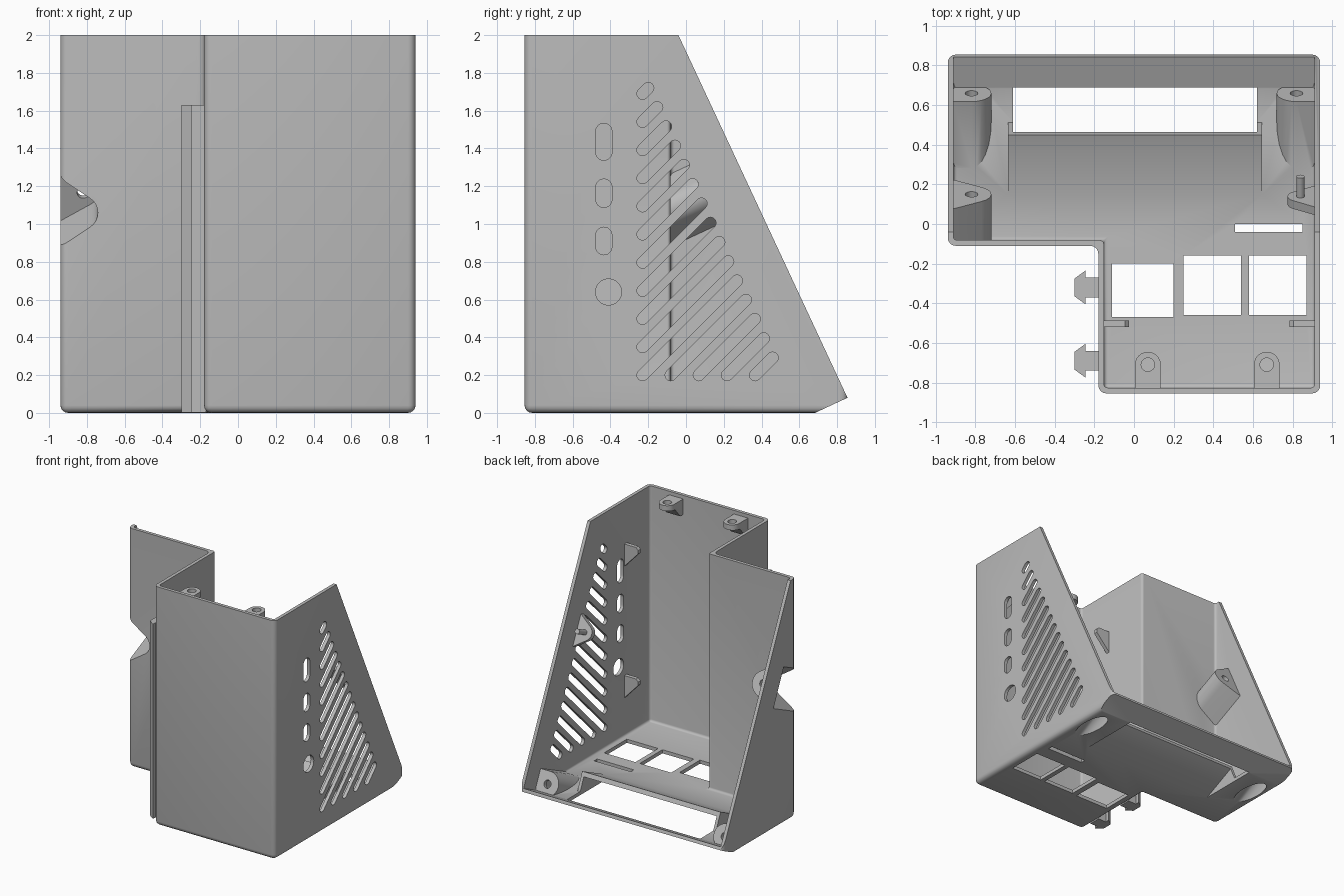
import bpy, bmesh, math
from mathutils import Vector, geometry

if "Cube" in bpy.data.objects:
    bpy.data.objects.remove(bpy.data.objects["Cube"])

grey = bpy.data.materials.new("plain grey")
grey.use_nodes = True
grey.diffuse_color = (0.5, 0.5, 0.5, 1)
grey.node_tree.nodes["Principled BSDF"].inputs["Base Color"].default_value = (0.5, 0.5, 0.5, 1)

X, Y, Z = Vector((1, 0, 0)), Vector((0, 1, 0)), Vector((0, 0, 1))
N = Vector((0, 0.907, 0.42)).normalized()   # normal of the sloped opening
T = X.cross(N)                              # up along the slope


def prism(name, pts, u, v, w, start, end, origin=(0, 0, 0), bevel=0, keep_top=False):
    """Extrude a flat outline in axes u, v along w."""
    o = Vector(origin)
    bm = bmesh.new()
    low = [bm.verts.new(o + u * a + v * b + w * start) for a, b in pts]
    high = [bm.verts.new(o + u * a + v * b + w * end) for a, b in pts]
    n = len(pts)
    bm.faces.new(low)
    bm.faces.new(high)
    for i in range(n):
        j = (i + 1) % n
        bm.faces.new((low[i], low[j], high[j], high[i]))
    bmesh.ops.recalc_face_normals(bm, faces=bm.faces)
    if bevel:
        edges = [e for e in bm.edges if not (keep_top and all(p in high for p in e.verts))]
        bmesh.ops.bevel(bm, geom=edges, offset=bevel, segments=4, profile=0.5, affect='EDGES')
    me = bpy.data.meshes.new(name)
    bm.to_mesh(me)
    bm.free()
    me.materials.append(grey)
    ob = bpy.data.objects.new(name, me)
    bpy.context.collection.objects.link(ob)
    return ob


def select(ob):
    bpy.ops.object.select_all(action='DESELECT')
    ob.select_set(True)
    bpy.context.view_layer.objects.active = ob


def boolean(ob, others, op='DIFFERENCE'):
    select(ob)
    for other in others:
        mod = ob.modifiers.new("cut", 'BOOLEAN')
        mod.operation, mod.solver, mod.object = op, 'EXACT', other
        bpy.ops.object.modifier_apply(modifier=mod.name)
        bpy.data.objects.remove(other)


def circle(x, y, r, n=24):
    return [(x + r * math.cos(math.tau * i / n), y + r * math.sin(math.tau * i / n)) for i in range(n)]


def hull(pts):
    return [pts[i] for i in geometry.convex_hull_2d([Vector(p) for p in pts])]


def rect(x0, x1, y0, y1):
    return [(x0, y0), (x1, y0), (x1, y1), (x0, y1)]


def footprint(inset, back):
    a, l, s = 0.94 - inset, -0.94 + inset, -0.18 + inset
    f, m = -0.855 + inset, -0.11 + inset
    return [(s, f), (a, f), (a, back), (l, back), (l, m), (s, m)]


# Outer block, trimmed to the sloped side profile
case = prism("case_shell", footprint(0, 0.855), X, Y, Z, 0, 2.1, bevel=0.04, keep_top=True)
side = [(-1, -0.1), (0.468, -0.1), (0.855, 0.08), (-0.04, 2), (-1, 2)]
boolean(case, [prism("trim", side, Y, Z, X, -1.2, 1.2)], 'INTERSECT')

# Inner void, with room left for the screw wells and the display hood
void = prism("void", footprint(0.028, 1.2), X, Y, Z, 0.03, 2.2, bevel=0.02, keep_top=True)
inside = [(-1, -0.2), (0.468, -0.07), (1.3, 0.315), (1.3, 2.3), (-1, 2.3)]
boolean(void, [prism("trim", inside, Y, Z, X, -1.2, 1.2)], 'INTERSECT')

upper, lower = 0.15, 0.66
mounts = [(-0.82, upper, 1.18, True), (-0.82, lower, 0.095, False), (0.82, lower, 0.095, False)]
solids, cuts = [], []
for x, y, z, flared in mounts:
    o, s = (0, y, z), math.copysign(1, x)
    if flared:
        body = circle(x, 0, 0.1) + [(s, 0.23), (s, -0.23)]
        well = circle(x, 0, 0.078) + [(s, 0.2), (s, -0.2)]
    else:
        body = circle(x, 0, 0.1) + [(s, 0.1), (s, -0.1)]
        well = circle(x, 0, 0.075)
    solids.append(prism("well_body", hull(body), X, T, N, -0.7, 0, o))
    cuts.append(prism("well_cut", hull(well), X, T, N, -0.6, -0.035, o))
    cuts.append(prism("screw_cut", circle(x, 0, 0.032), X, T, N, -0.1, 0.05, o))
hood = [(0.15, -0.01), (0.15, 0.03), (0.45, 0.17), (0.53, -0.01)]
solids.append(prism("hood", hood, Y, Z, X, -0.635, 0.645))
boolean(void, solids)
boolean(case, [void])

# Display opening under the hood, and floor windows
display = [(0.17, -0.05), (0.17, -0.002), (0.69, 0.24), (0.69, -0.05)]
cuts.append(prism("display_cut", display, Y, Z, X, -0.61, 0.62))
for r in [(-0.11, 0.2, -0.47, -0.2), (0.25, 0.54, -0.46, -0.16),
          (0.58, 0.87, -0.46, -0.16), (0.51, 0.85, -0.04, 0)]:
    cuts.append(prism("floor_cut", rect(*r), X, Y, Z, -0.1, 0.1))

# Side openings: upright slots, round hole and diagonal vents
sides = [hull(circle(-0.435, a, 0.043) + circle(-0.435, b, 0.043))
         for a, b in [(1.38, 1.49), (1.13, 1.195), (0.88, 0.94)]]
sides.append(circle(-0.41, 0.64, 0.069, 32))
for k in range(15):
    low = (-0.23 + 0.149 * max(0, k - 10), 1.69 - 0.149 * min(k, 10))
    high = (-0.2 + 0.047 * k, 1.72 - 0.102 * k)
    sides.append(hull(circle(*low, 0.03, 16) + circle(*high, 0.03, 16)))
for outline in sides:
    cuts.append(prism("side_cut", outline, Y, Z, X, 0.85, 1.0))
boolean(case, cuts)

parts = [case]

# Pegged bracket on the vented wall
o = (0, 0.14, 1.16)
tab = hull(circle(0.84, 0, 0.065) + [(0.93, 0.14), (0.93, -0.14)])
parts.append(prism("peg_bracket", tab, X, T, N, -0.045, 0, o))
parts.append(prism("peg", circle(0.84, 0, 0.021), X, T, N, -0.01, 0.11, o))

# Lid lugs behind the front wall
for name, x in (("lid_lug_a", 0.07), ("lid_lug_b", 0.67)):
    lug = prism(name, hull(circle(x, -0.71, 0.065) + rect(x - 0.065, x + 0.065, -0.84, -0.8)),
                X, Y, Z, 1.84, 1.97)
    under = [(-0.82, 1.8), (-0.6, 1.8), (-0.6, 1.93), (-0.72, 1.92)]
    boolean(lug, [prism("under", under, Y, Z, X, x - 0.2, x + 0.2),
                  prism("hole", circle(x, -0.71, 0.034), X, Y, Z, 1.7, 2.1)])
    parts.append(lug)

# Guide fins on both side walls
fin = [(-0.01, 0), (0.11, 0), (0.13, -0.02), (0.13, -0.05), (-0.01, -0.2)]
for z in (1.64, 0.54):
    for name, x, s in (("step_fin", -0.155, 1), ("vent_wall_fin", 0.915, -1)):
        parts.append(prism(name, fin, X * s, Z, Y, -0.52, -0.488, (x, 0, z)))

# Mushroom-shaped rails outside the step wall
half = [(-0.17, 0.05), (-0.245, 0.05), (-0.245, 0.085), (-0.3, 0.045)]
rail = half + [(x, -y) for x, y in reversed(half)]
for name, y in (("rail_back", -0.32), ("rail_front", -0.69)):
    parts.append(prism(name, rail, X, Y, Z, 0.002, 1.63, (0, y, 0)))

for ob in parts:
    select(ob)
    bpy.ops.object.shade_smooth_by_angle(angle=math.radians(30))
